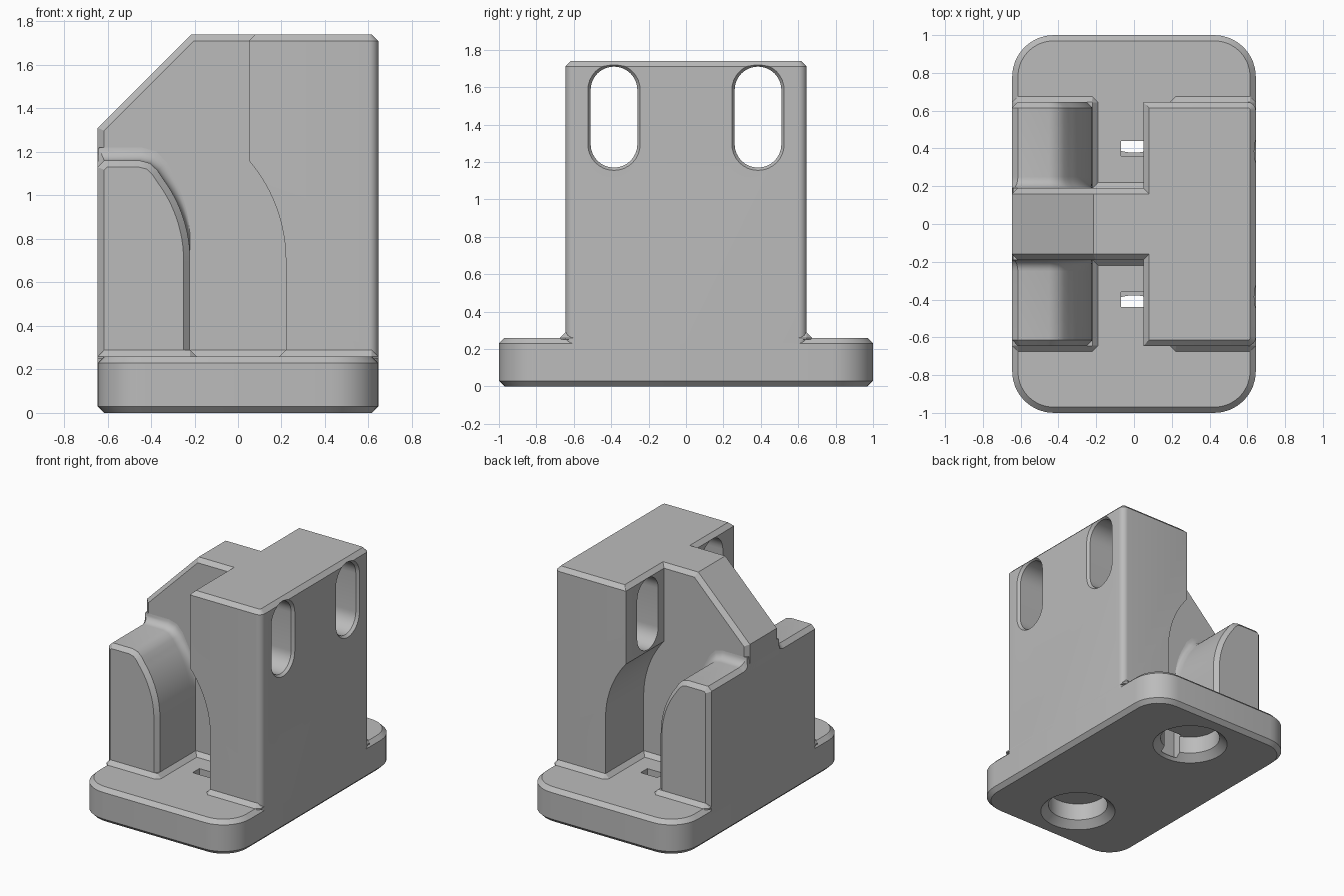
import bpy, bmesh, math
from mathutils import Vector

cube = bpy.data.objects.get("Cube")
if cube:
    bpy.data.objects.remove(cube, do_unlink=True)

grey = bpy.data.materials.new("plain_grey")
grey.use_nodes = True
grey.diffuse_color = (0.5, 0.5, 0.5, 1)
grey.node_tree.nodes["Principled BSDF"].inputs["Base Color"].default_value = (0.5, 0.5, 0.5, 1)

CH = 0.03          # common chamfer size
W, D = 0.645, 0.645  # half width and half depth of the body
FLOOR, TOP = 0.26, 1.74


def loft(name, rings):
    """Skin a closed solid through rings of equal length."""
    bm = bmesh.new()
    loops = [[bm.verts.new(p) for p in ring] for ring in rings]
    n = len(loops[0])
    for a, b in zip(loops, loops[1:]):
        for i in range(n):
            j = (i + 1) % n
            bm.faces.new((a[i], a[j], b[j], b[i]))
    bm.faces.new(loops[0])
    bm.faces.new(loops[-1])
    bmesh.ops.recalc_face_normals(bm, faces=bm.faces)
    mesh = bpy.data.meshes.new(name)
    bm.to_mesh(mesh)
    bm.free()
    mesh.materials.append(grey)
    obj = bpy.data.objects.new(name, mesh)
    bpy.context.collection.objects.link(obj)
    return obj


def select(obj):
    bpy.ops.object.select_all(action='DESELECT')
    obj.select_set(True)
    bpy.context.view_layer.objects.active = obj


def cut(obj, cutter):
    mod = obj.modifiers.new("cut", 'BOOLEAN')
    mod.operation = 'DIFFERENCE'
    mod.solver = 'EXACT'
    mod.object = cutter
    select(obj)
    bpy.ops.object.modifier_apply(modifier=mod.name)
    bpy.data.objects.remove(cutter, do_unlink=True)


def plan(x0, x1, y, z, r_left, r_right, d=0.0, steps=8):
    """Rounded rectangle ring at height z, grown by d."""
    pts = []
    x0, x1, y = x0 - d, x1 + d, y + d
    corners = ((x1, y, r_right, 0), (x0, y, r_left, 90),
               (x0, -y, r_left, 180), (x1, -y, r_right, 270))
    for cx, cy, r, start in corners:
        r = max(r + d, 0.002)
        cx -= math.copysign(r, cx - (x0 + x1) / 2)
        cy -= math.copysign(r, cy)
        for k in range(steps + 1):
            a = math.radians(start + 90 * k / steps)
            pts.append((cx + r * math.cos(a), cy + r * math.sin(a), z))
    return pts


def grow(poly, d, weight=lambda z: 1):
    """Mitred offset of a counter-clockwise x-z outline."""
    out = []
    for i, p in enumerate(poly):
        p = Vector(p)
        e1 = (p - Vector(poly[i - 1])).normalized()
        e2 = (Vector(poly[(i + 1) % len(poly)]) - p).normalized()
        n1, n2 = Vector((e1.y, -e1.x)), Vector((e2.y, -e2.x))
        out.append(p + (n1 + n2) * d * weight(p.y) / (1 + n1.dot(n2)))
    return out


def along_y(name, poly, sections, weight=lambda z: 1):
    """Loft an x-z outline along y; sections are (y, offset), mirrored."""
    full = [(-y, d) for y, d in sections] + [(y, d) for y, d in reversed(sections)]
    rings = []
    for y, d in full:
        shape = grow(poly, d, weight if d > 0 else lambda z: 1)
        rings.append([(max(p.x, -W), y, p.y) for p in shape])
    return loft(name, rings)


def arc(cx, cz, r, end, steps=12):
    return [(cx + r * math.cos(math.radians(end * k / steps)),
             cz + r * math.sin(math.radians(end * k / steps))) for k in range(steps + 1)]


def circle(y, z, r, n=48):
    return [(r * math.cos(math.tau * k / n), y + r * math.sin(math.tau * k / n), z)
            for k in range(n)]


def capsule(x, y, r, low=1.295, high=1.585, steps=16):
    """Upright elongated ring in the y-z plane."""
    pts = []
    for cz, start in ((high, 0), (low, 180)):
        for k in range(steps + 1):
            a = math.radians(start + 180 * k / steps)
            pts.append((x, y + r * math.cos(a), cz + r * math.sin(a)))
    return pts


# Base plate with chamfered rims
base = loft("base_plate", [plan(-W, W, 1, z, 0.22, 0.22, d) for z, d in
                           ((0, -CH), (CH, 0), (FLOOR - CH, 0), (FLOOR, -CH))])

# Round pockets underneath, each with a small slot up to the floor
for side in (-1, 1):
    cut(base, loft("pocket_cutter", [circle(side * 0.62, z, r) for z, r in
                                     ((-0.01, 0.275), (0.05, 0.21), (0.18, 0.21))]))
    slot = [[(x, side * y, z) for x, y in
             ((-0.07, 0.36), (0.07, 0.36), (0.07, 0.44), (-0.07, 0.44))]
            for z in (0.02, 0.3)]
    cut(base, loft("slot_cutter", slot))

# Tall right block with a curved undercut and two mounting slots
block = loft("tall_block", [plan(0.05, W, D, z, 0, 0.045, d) for z, d in
                            ((0.2, 0), (TOP - CH, 0), (TOP, -CH))])
channel = [(-0.3, 0), (0.22, 0)] + arc(-0.487, 0.7, 0.707, 40.6) + [(-0.1, 1.3), (-0.3, 1.3)]
cut(block, along_y("channel_cutter", channel, [(0.8, 0)]))
for side in (-1, 1):
    cut(block, loft("mount_cutter", [capsule(x, side * 0.385, r) for x, r in
                                     ((0, 0.125), (0.625, 0.125), (0.665, 0.155))]))

# Low left block with a rounded shoulder, coved where it meets the web
shoulder = ([(-W, 0.2), (-0.22, 0.2)] + arc(-0.85, 0.7, 0.63, 37)
            + [(-0.37, 1.115), (-0.405, 1.148), (-0.45, 1.16),
               (-W + CH, 1.16), (-W, 1.16 - CH)])
R = 0.06
cove = [(0.19 + R * (1 - math.sin(a)), R * (1 - math.cos(a)))
        for a in (math.radians(15 * k) for k in range(7))]
along_y("low_block", shoulder, [(D, -CH), (D - CH, 0)] + cove,
        lambda z: min(1, max(0, (z - 0.75) / 0.4)))

# Central web with a sloped shoulder
web = [(-W, 0.2), (0.3, 0.2), (0.3, TOP), (-0.215, TOP), (-W, 1.31)]
along_y("centre_web", web, [(0.19, -CH), (0.19 - CH, 0)])

# Chamfered skirts where the walls meet the floor
for name, x0, x1, y in (("low_block_skirt", -W + CH, -0.22, D),
                        ("tall_block_skirt", 0.22, W - CH, D),
                        ("web_skirt", -0.3, 0.3, 0.19)):
    loft(name, [plan(x0, x1, y, z, 0, 0, d, 1) for z, d in
                ((FLOOR - 0.01, CH), (FLOOR, CH), (FLOOR + CH, 0))])

# Smooth the curved walls, keep edges sharp
for obj in [o for o in bpy.context.collection.objects if o.type == 'MESH'
            and grey.name in o.data.materials]:
    select(obj)
    bpy.ops.object.shade_smooth_by_angle(angle=math.radians(30))
